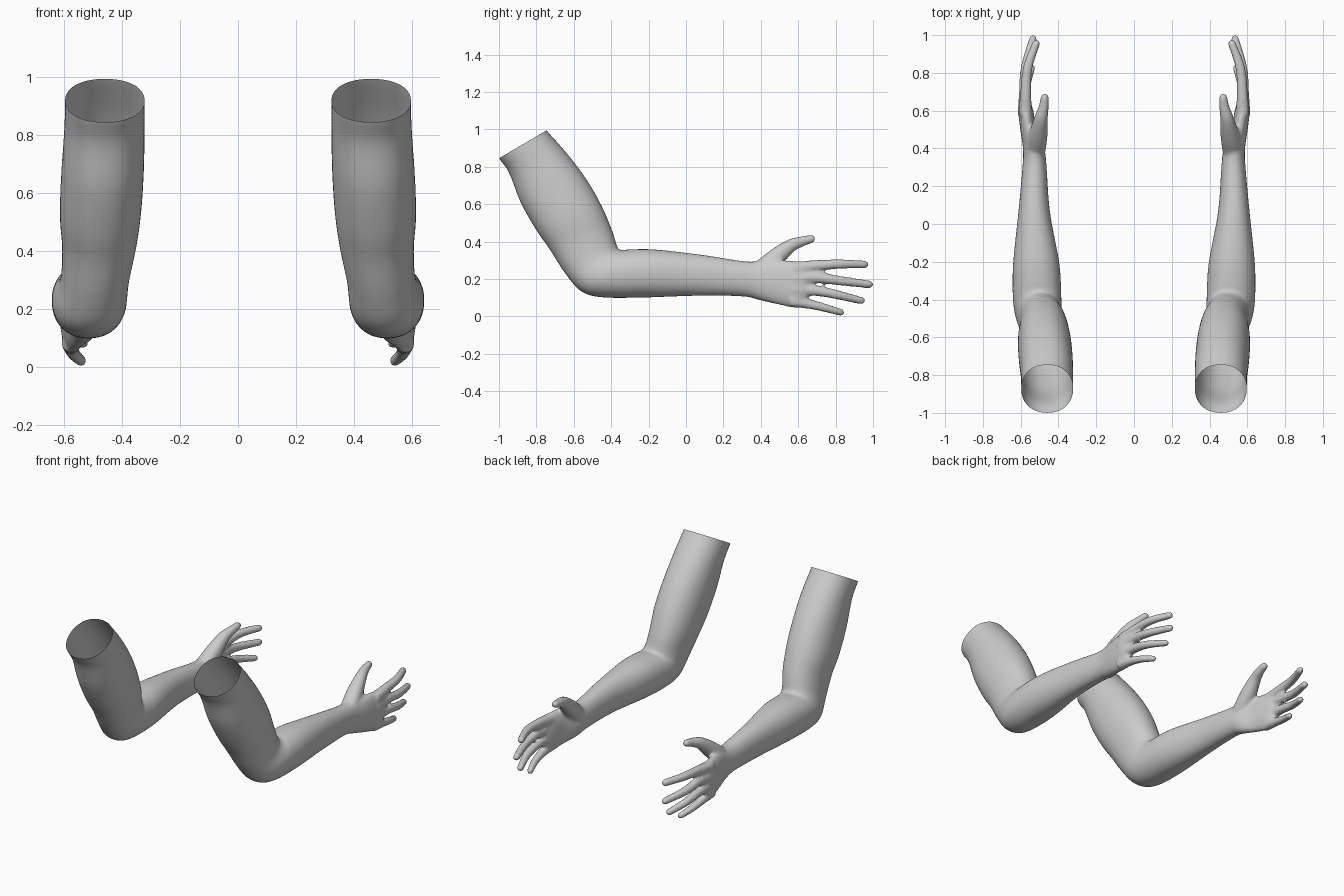
import bpy, bmesh, math
from mathutils import Vector

if "Cube" in bpy.data.objects:
    bpy.data.objects.remove(bpy.data.objects["Cube"])

SEG = 32
skin = bpy.data.materials.new("light_grey")
skin.diffuse_color = (0.6, 0.6, 0.6, 1)
skin.use_nodes = True
skin.node_tree.nodes["Principled BSDF"].inputs["Base Color"].default_value = skin.diffuse_color


def spline(rows, steps=5):
    """Catmull-Rom through rows of numbers."""
    out = []
    for i in range(len(rows) - 1):
        a, b = rows[max(i - 1, 0)], rows[i]
        c, d = rows[i + 1], rows[min(i + 2, len(rows) - 1)]
        for s in range(steps):
            t = s / steps
            out.append([0.5 * (2 * q + (r - p) * t + (2 * p - 5 * q + 4 * r - w) * t * t
                               + (3 * q - p - 3 * r + w) * t ** 3)
                        for p, q, r, w in zip(a, b, c, d)])
    return out + [list(rows[-1])]


def loft(bm, rings):
    """Closed skin over rings of (centre, axis u, axis v)."""
    loops = []
    for c, u, v in rings:
        loop = []
        for k in range(SEG):
            a = 2 * math.pi * k / SEG
            cu, sv = math.cos(a), math.sin(a)
            # slightly squared ellipse
            cu = math.copysign(abs(cu) ** 0.92, cu)
            sv = math.copysign(abs(sv) ** 0.92, sv)
            loop.append(bm.verts.new(c + u * cu + v * sv))
        loops.append(loop)
    for a, b in zip(loops, loops[1:]):
        for k in range(SEG):
            n = (k + 1) % SEG
            bm.faces.new((a[k], a[n], b[n], b[k]))
    bm.faces.new(loops[0][::-1])
    bm.faces.new(loops[-1])


def limb(bm, rows):
    """Rows: lower y, z, upper y, z, inner x, outer x."""
    rings = []
    for y0, z0, y1, z1, x0, x1 in spline(rows):
        c = Vector(((x0 + x1) / 2, (y0 + y1) / 2, (z0 + z1) / 2))
        rings.append((c, Vector(((x1 - x0) / 2, 0, 0)),
                      Vector((0, (y1 - y0) / 2, (z1 - z0) / 2))))
    loft(bm, rings)


def digit(bm, rows):
    """Rows: x, y, z, radius; the tip is rounded."""
    pts = spline(rows)
    d = (Vector(pts[-1][:3]) - Vector(pts[-2][:3])).normalized()
    tip, r = Vector(pts[-1][:3]), pts[-1][3]
    for a in (30, 55, 78):
        a = math.radians(a)
        pts.append([*(tip + d * r * math.sin(a)), r * math.cos(a)])
    rings = []
    for i, p in enumerate(pts):
        t = Vector(pts[min(i + 1, len(pts) - 1)][:3]) - Vector(pts[max(i - 1, 0)][:3])
        u = t.cross(Vector((0, 0, 1))).normalized()
        v = u.cross(t).normalized()
        rings.append((Vector(p[:3]), u * p[3], v * p[3]))
    loft(bm, rings)


# Upper arm, elbow, forearm and palm
ARM = [
    (-1.03, .897, -.775, 1.047, .322, .597), (-1.0, .845, -.745, .995, .322, .597),
    (-.945, .765, -.635, .87, .322, .600), (-.885, .61, -.53, .73, .325, .610),
    (-.80, .46, -.45, .59, .335, .615), (-.73, .36, -.395, .46, .352, .607),
    (-.65, .235, -.368, .375, .375, .612), (-.565, .137, -.352, .355, .382, .632),
    (-.46, .103, -.30, .358, .385, .642), (-.25, .100, -.17, .358, .395, .640),
    (.05, .110, .08, .330, .445, .612), (.30, .107, .31, .295, .463, .590),
    (.40, .085, .40, .297, .475, .588), (.50, .062, .50, .30, .515, .602),
    (.60, .045, .60, .295, .533, .613), (.65, .075, .65, .285, .55, .605),
]
# Thumb and four fingers
DIGITS = [
    [(.525, .38, .225, .055), (.508, .47, .305, .05), (.493, .555, .375, .036),
     (.478, .62, .401, .027), (.472, .67, .414, .022)],
    [(.575, .58, .255, .036), (.573, .70, .272, .029), (.562, .83, .280, .025), (.518, .955, .277, .021)],
    [(.580, .58, .200, .036), (.580, .70, .207, .029), (.574, .83, .190, .025), (.534, .98, .171, .021)],
    [(.580, .58, .145, .035), (.580, .70, .137, .028), (.572, .82, .113, .024), (.535, .938, .084, .020)],
    [(.575, .56, .085, .035), (.575, .66, .066, .026), (.565, .75, .044, .022), (.541, .828, .021, .019)],
]

bm = bmesh.new()
limb(bm, ARM)
for rows in DIGITS:
    digit(bm, rows)
bmesh.ops.recalc_face_normals(bm, faces=bm.faces)
mesh = bpy.data.meshes.new("arm_blend")
bm.to_mesh(mesh)
bm.free()
body = bpy.data.objects.new("arm_blend", mesh)
bpy.context.collection.objects.link(body)

# Fuse arm and fingers into one smooth skin
rem = body.modifiers.new("fuse", 'REMESH')
rem.mode = 'VOXEL'
rem.voxel_size = 0.009
smo = body.modifiers.new("soften", 'SMOOTH')
smo.factor, smo.iterations = 0.5, 6
fused = bpy.data.meshes.new_from_object(
    body.evaluated_get(bpy.context.evaluated_depsgraph_get()))
bpy.data.objects.remove(body)

# Mirror the arm and cut each shoulder open
for name, side in (("right_arm", 1), ("left_arm", -1)):
    bm = bmesh.new()
    bm.from_mesh(fused)
    bmesh.ops.bisect_plane(bm, geom=bm.verts[:] + bm.edges[:] + bm.faces[:],
                           plane_co=(0, -1.0, .845), plane_no=(0, -.507, .862),
                           clear_outer=True)
    for v in bm.verts:
        v.co.x *= side
    if side < 0:
        bmesh.ops.reverse_faces(bm, faces=bm.faces)
    for f in bm.faces:
        f.smooth = True
        f.material_index = 0
    me = bpy.data.meshes.new(name)
    bm.to_mesh(me)
    bm.free()
    me.materials.append(skin)
    bpy.context.collection.objects.link(bpy.data.objects.new(name, me))
